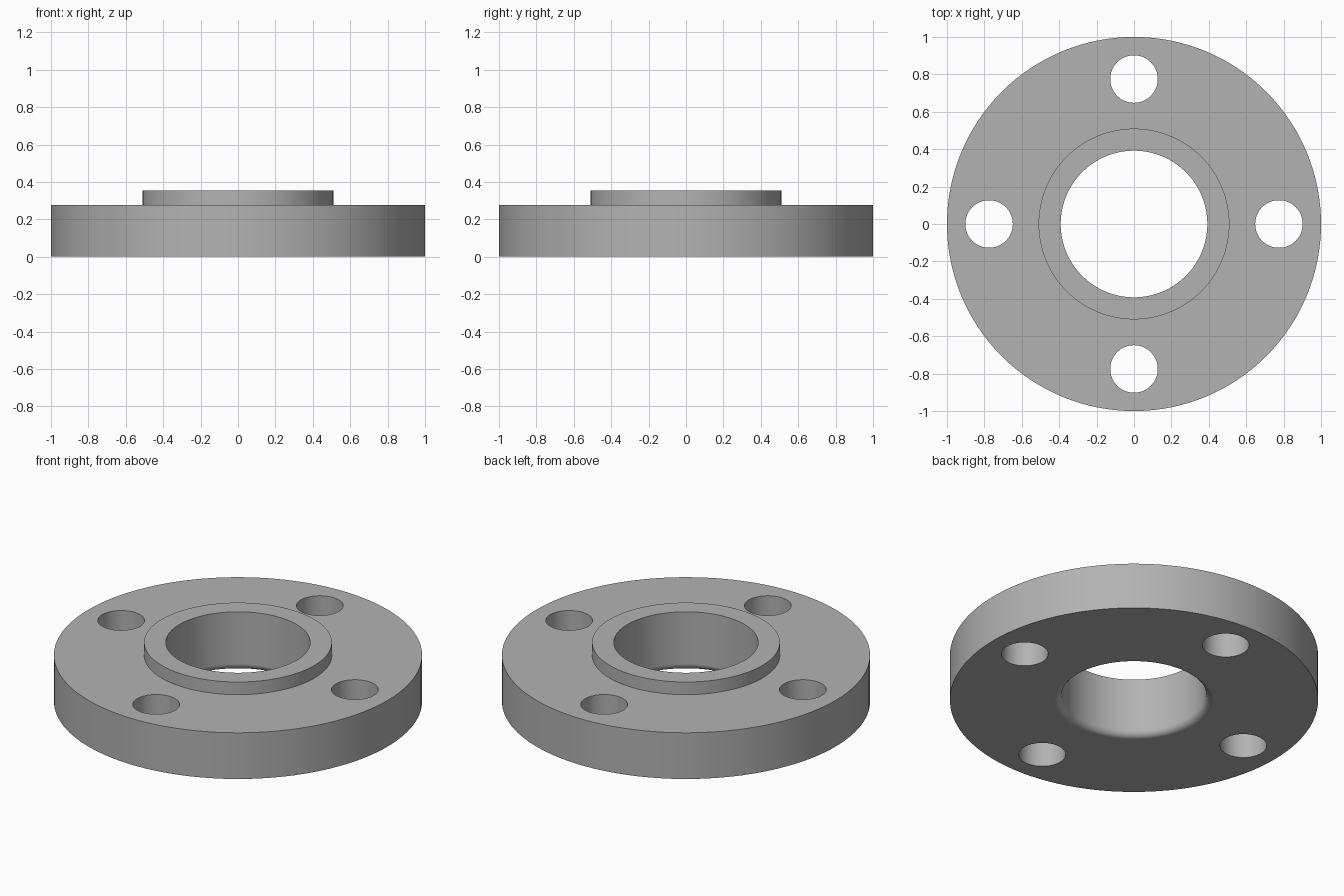
import bpy
import bmesh
from math import cos, sin, pi, tau, radians
from mathutils import Matrix

cube = bpy.data.objects.get("Cube")
if cube:
    bpy.data.objects.remove(cube)

SEGMENTS = 128
OUTER, HUB, BORE, FILLET = 1.0, 0.51, 0.392, 0.04
PLATE_TOP, HUB_TOP = 0.277, 0.353
BOLT_CIRCLE, BOLT_RADIUS = 0.775, 0.127

# Plain grey metal
steel = bpy.data.materials.new("grey steel")
steel.use_nodes = True
colour = (0.45, 0.45, 0.45, 1)
steel.diffuse_color = colour
steel.node_tree.nodes["Principled BSDF"].inputs["Base Color"].default_value = colour


def add_object(name, bm):
    mesh = bpy.data.meshes.new(name)
    bmesh.ops.recalc_face_normals(bm, faces=bm.faces)
    bm.to_mesh(mesh)
    bm.free()
    obj = bpy.data.objects.new(name, mesh)
    bpy.context.collection.objects.link(obj)
    mesh.materials.append(steel)
    return obj


def lathe(name, profile):
    """Revolve a closed (radius, height) profile around z."""
    bm = bmesh.new()
    rings = []
    for i in range(SEGMENTS):
        a = tau * i / SEGMENTS
        rings.append([bm.verts.new((r * cos(a), r * sin(a), z)) for r, z in profile])
    for i, ring in enumerate(rings):
        following = rings[(i + 1) % SEGMENTS]
        for j in range(len(profile)):
            k = (j + 1) % len(profile)
            bm.faces.new((ring[j], following[j], following[k], ring[k]))
    return add_object(name, bm)


# Flange body: plate, raised hub and bore with a rounded lower lip
lip = []
for step in range(9):
    a = pi / 2 * step / 8
    lip.append((BORE + FILLET * (1 - cos(a)), FILLET * (1 - sin(a))))
profile = lip + [(OUTER, 0), (OUTER, PLATE_TOP), (HUB, PLATE_TOP),
                 (HUB, HUB_TOP), (BORE, HUB_TOP)]
flange = lathe("flange", profile)

# Four bolt holes
bm = bmesh.new()
for i in range(4):
    a = tau * i / 4
    place = Matrix.Translation((BOLT_CIRCLE * cos(a), BOLT_CIRCLE * sin(a), PLATE_TOP / 2))
    bmesh.ops.create_cone(bm, cap_ends=True, segments=64, radius1=BOLT_RADIUS,
                          radius2=BOLT_RADIUS, depth=1, matrix=place)
cutter = add_object("bolt_hole_cutter", bm)
cutter.hide_render = True

bpy.ops.object.select_all(action="DESELECT")
flange.select_set(True)
bpy.context.view_layer.objects.active = flange
holes = flange.modifiers.new("bolt_holes", "BOOLEAN")
holes.operation = "DIFFERENCE"
holes.solver = "EXACT"
holes.object = cutter
bpy.ops.object.modifier_apply(modifier=holes.name)
bpy.data.objects.remove(cutter)

# Smooth round walls, crisp rims and flat faces
bpy.ops.object.shade_smooth_by_angle(angle=radians(30))
flange.modifiers.new("flat_faces", "WEIGHTED_NORMAL").keep_sharp = True
